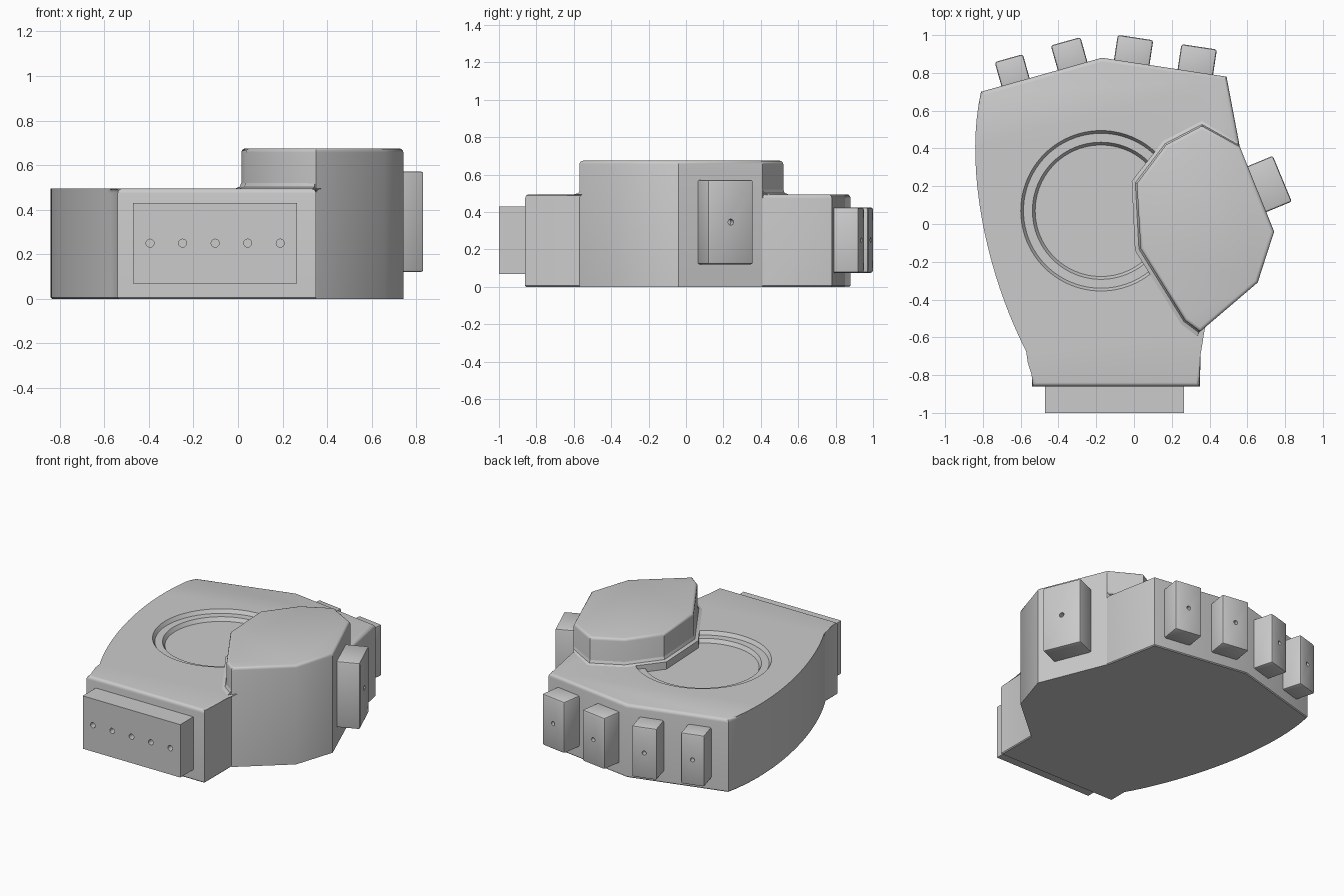
import bpy, bmesh, math
from mathutils import Matrix, Vector

if "Cube" in bpy.data.objects:
    bpy.data.objects.remove(bpy.data.objects["Cube"])

grey = bpy.data.materials.new("plain_grey")
grey.use_nodes = True
grey.diffuse_color = (0.6, 0.6, 0.6, 1)
grey.node_tree.nodes["Principled BSDF"].inputs["Base Color"].default_value = (0.6, 0.6, 0.6, 1)


def make(name, bm):
    bmesh.ops.recalc_face_normals(bm, faces=bm.faces)
    mesh = bpy.data.meshes.new(name)
    bm.to_mesh(mesh)
    bm.free()
    ob = bpy.data.objects.new(name, mesh)
    bpy.context.collection.objects.link(ob)
    mesh.materials.append(grey)
    return ob


def loft(loops):
    """Solid through stacked (outline, height) loops."""
    bm = bmesh.new()
    rings = [[bm.verts.new((x, y, z)) for x, y in pts] for pts, z in loops]
    n = len(rings[0])
    for a, b in zip(rings, rings[1:]):
        for i in range(n):
            j = (i + 1) % n
            bm.faces.new((a[i], a[j], b[j], b[i]))
    bm.faces.new(rings[0][::-1])
    bm.faces.new(rings[-1])
    return bm


def round_rim(bm, z, size, segments):
    edges = [e for e in bm.edges if all(abs(v.co.z - z) < 1e-4 for v in e.verts)]
    bmesh.ops.bevel(bm, geom=edges, offset=size, segments=segments, profile=0.5,
                    affect='EDGES', clamp_overlap=False)


def circle(cx, cy, r, n=96):
    return [(cx + r * math.cos(math.tau * i / n), cy + r * math.sin(math.tau * i / n))
            for i in range(n)]


def cut(ob, bm):
    cutter = make("cutter", bm)
    mod = ob.modifiers.new("cut", 'BOOLEAN')
    mod.operation = 'DIFFERENCE'
    mod.solver = 'EXACT'
    mod.object = cutter
    bpy.context.view_layer.objects.active = ob
    bpy.ops.object.modifier_apply(modifier=mod.name)
    bpy.data.objects.remove(cutter)


def finish(ob):
    bpy.ops.object.select_all(action='DESELECT')
    ob.select_set(True)
    bpy.context.view_layer.objects.active = ob
    bpy.ops.object.shade_smooth_by_angle(angle=math.radians(32))


# Palm: curved outer side, peaked knuckle edge, square wrist
side = [Vector(p) for p in ((-0.81, 0.70), (-0.91, 0.25), (-0.75, -0.36), (-0.54, -0.73))]
curve = []
for i in range(21):
    t = i / 20
    p = sum((w * q for w, q in zip(((1 - t)**3, 3 * t * (1 - t)**2, 3 * t * t * (1 - t), t**3), side)),
            Vector((0, 0)))
    curve.append((p.x, p.y))
outline = curve + [(-0.54, -0.86), (0.35, -0.86), (0.35, -0.57), (0.56, 0.41),
                   (0.49, 0.78), (-0.17, 0.88)]
bm = loft([(outline, 0), (outline, 0.495)])
round_rim(bm, 0.495, 0.022, 4)
round_rim(bm, 0, 0.006, 1)
palm = make("palm", bm)

# Two-step round recess in the palm
steps = [(0.348, 0.445), (0.363, 0.47), (0.41, 0.4705), (0.425, 0.4955), (0.425, 0.6)]
cut(palm, loft([(circle(-0.175, 0.07, r), z) for r, z in steps]))
finish(palm)

# Raised thumb base with a flared foot where it meets the palm
thumb = [(0.35, -0.57), (0.655, -0.31), (0.742, -0.04), (0.56, 0.41),
         (0.36, 0.52), (0.17, 0.42), (0.015, 0.215), (0.035, -0.13), (0.27, -0.51)]
bm = loft([(thumb, 0), (thumb, 0.675)])
round_rim(bm, 0.675, 0.018, 3)
finish(make("thumb_base", bm))
foot = [(0.335, -0.595), (0.40, -0.45), (0.50, 0.0), (0.545, 0.435),
        (0.36, 0.545), (0.155, 0.44), (-0.012, 0.227), (0.005, -0.14), (0.25, -0.53)]
inner = [(0.345, -0.565)] + foot[1:3] + thumb[3:]
middle = [(a[0] * 0.3 + b[0] * 0.7, a[1] * 0.3 + b[1] * 0.7) for a, b in zip(foot, inner)]
finish(make("thumb_base_foot", loft([(foot, 0.4), (foot, 0.495), (middle, 0.503), (inner, 0.52)])))


def block(name, x, y, angle, width, depth, low, high, holes=(0,), bevel=0.012, r=0.014):
    """Block whose outer face is centred on (x, y), facing +y turned by angle."""
    place = Matrix.Translation((x, y, (low + high) / 2)) @ Matrix.Rotation(math.radians(angle), 4, 'Z')
    bm = bmesh.new()
    bmesh.ops.create_cube(bm, size=1)
    bmesh.ops.scale(bm, vec=(width, depth, high - low), verts=bm.verts)
    bmesh.ops.translate(bm, vec=(0, -depth / 2, 0), verts=bm.verts)
    if bevel:
        bmesh.ops.bevel(bm, geom=bm.edges[:], offset=bevel, segments=2, profile=0.5, affect='EDGES')
    bm.transform(place)
    ob = make(name, bm)
    bm = bmesh.new()
    for h in holes:
        pos = Matrix.Translation((h, 0, 0)) @ Matrix.Rotation(math.pi / 2, 4, 'X')
        bmesh.ops.create_cone(bm, cap_ends=True, segments=20, radius1=r, radius2=r,
                              depth=0.08, matrix=place @ pos)
    cut(ob, bm)
    finish(ob)


# Finger mounts, thumb mount and wrist plate with pin holes
fingers = [("little", -0.663, 0.878, 15.7, 0.155), ("ring", -0.362, 0.967, 15.7, 0.163),
           ("middle", 0.008, 0.987, -8.6, 0.19), ("index", 0.345, 0.938, -8.6, 0.19)]
for name, x, y, angle, width in fingers:
    block(name + "_finger_mount", x, y, angle, width, 0.18, 0.075, 0.425)
block("thumb_mount", 0.785, 0.24, -67.5, 0.262, 0.2, 0.12, 0.572, r=0.016)
block("wrist_plate", -0.1025, -1, 180, 0.735, 0.2, 0.07, 0.43, bevel=0, r=0.018,
      holes=[0.146 * i for i in range(-2, 3)])
